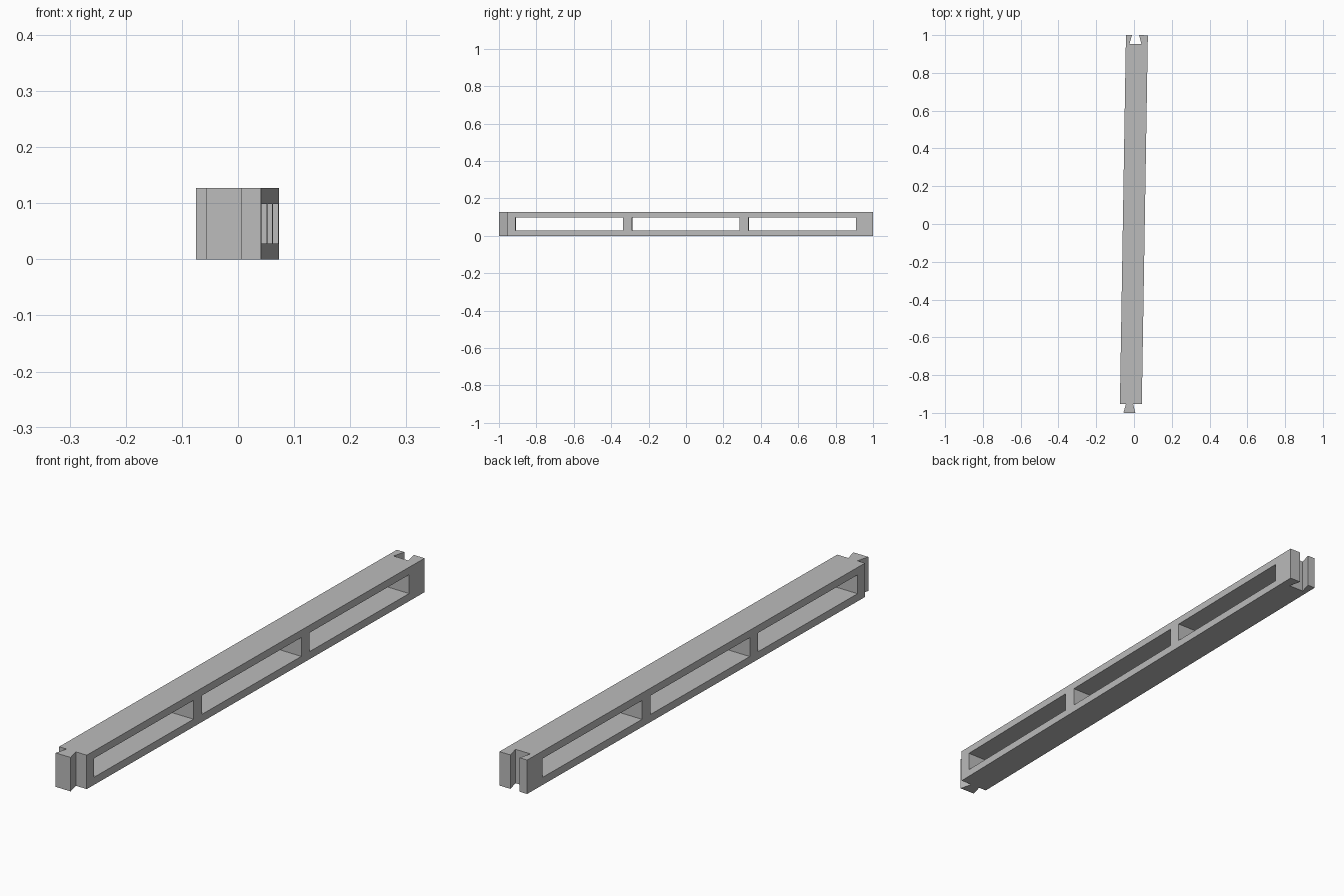
import bpy
import bmesh
from math import atan
from mathutils import Matrix

cube = bpy.data.objects.get("Cube")
if cube:
    bpy.data.objects.remove(cube, do_unlink=True)

HEIGHT = 0.127
HALF_WIDTH = 0.058
JOINT_BASE = 0.953           # distance from the middle to the foot of each joint
JOINT_X = -0.007             # joint sits a little off the centre line
WIDE, NARROW = 0.0315, 0.019  # half widths of the dovetail
WINDOW_CENTRES = (-0.623, 0, 0.623)
WINDOW_LENGTH = 0.575
WINDOW_BOTTOM, WINDOW_TOP = 0.0285, 0.099

grey = bpy.data.materials.new("plain_grey")
grey.use_nodes = True
colour = (0.5, 0.5, 0.5, 1)
grey.diffuse_color = colour
grey.node_tree.nodes["Principled BSDF"].inputs["Base Color"].default_value = colour


def add_prism(name, outline, bottom, top):
    """Extrude a plan outline straight up into a solid object."""
    bm = bmesh.new()
    face = bm.faces.new([bm.verts.new((x, y, bottom)) for x, y in outline])
    result = bmesh.ops.extrude_face_region(bm, geom=[face])
    raised = [v for v in result["geom"] if isinstance(v, bmesh.types.BMVert)]
    bmesh.ops.translate(bm, verts=raised, vec=(0, 0, top - bottom))
    bmesh.ops.recalc_face_normals(bm, faces=bm.faces[:])
    mesh = bpy.data.meshes.new(name)
    bm.to_mesh(mesh)
    bm.free()
    obj = bpy.data.objects.new(name, mesh)
    bpy.context.collection.objects.link(obj)
    return obj


def dovetail(foot, tip, foot_half, tip_half):
    """Plan points of one dovetail, from its left foot round to its right foot."""
    return [(JOINT_X - foot_half, foot), (JOINT_X - tip_half, tip),
            (JOINT_X + tip_half, tip), (JOINT_X + foot_half, foot)]


# Beam with a dovetail tongue at the front and a matching socket at the back
tongue = dovetail(-JOINT_BASE, -1, NARROW, WIDE)
socket = dovetail(1, JOINT_BASE, NARROW, WIDE)
outline = [(-HALF_WIDTH, -JOINT_BASE), *tongue, (HALF_WIDTH, -JOINT_BASE),
           (HALF_WIDTH, 1), *reversed(socket), (-HALF_WIDTH, 1)]
beam = add_prism("slotted_beam", outline, 0, HEIGHT)
beam.data.materials.append(grey)

# Three long windows cut through from side to side
cutters = []
for centre in WINDOW_CENTRES:
    y0, y1 = centre - WINDOW_LENGTH / 2, centre + WINDOW_LENGTH / 2
    reach = HALF_WIDTH * 2
    cutter = add_prism("window_cutter", [(-reach, y0), (reach, y0), (reach, y1), (-reach, y1)],
                       WINDOW_BOTTOM, WINDOW_TOP)
    cutter.hide_render = True
    cut = beam.modifiers.new("window", 'BOOLEAN')
    cut.operation = 'DIFFERENCE'
    cut.solver = 'EXACT'
    cut.object = cutter
    cutters.append(cutter)

# Bake the cuts and remove the cutters
bpy.context.view_layer.update()
graph = bpy.context.evaluated_depsgraph_get()
baked = bpy.data.meshes.new_from_object(beam.evaluated_get(graph))
beam.modifiers.clear()
beam.data = baked
for cutter in cutters:
    bpy.data.objects.remove(cutter, do_unlink=True)

# The whole beam lies slightly askew
beam.data.transform(Matrix.Translation((-0.001, 0, 0)) @ Matrix.Rotation(-atan(0.0164), 4, 'Z'))
beam.data.update()
